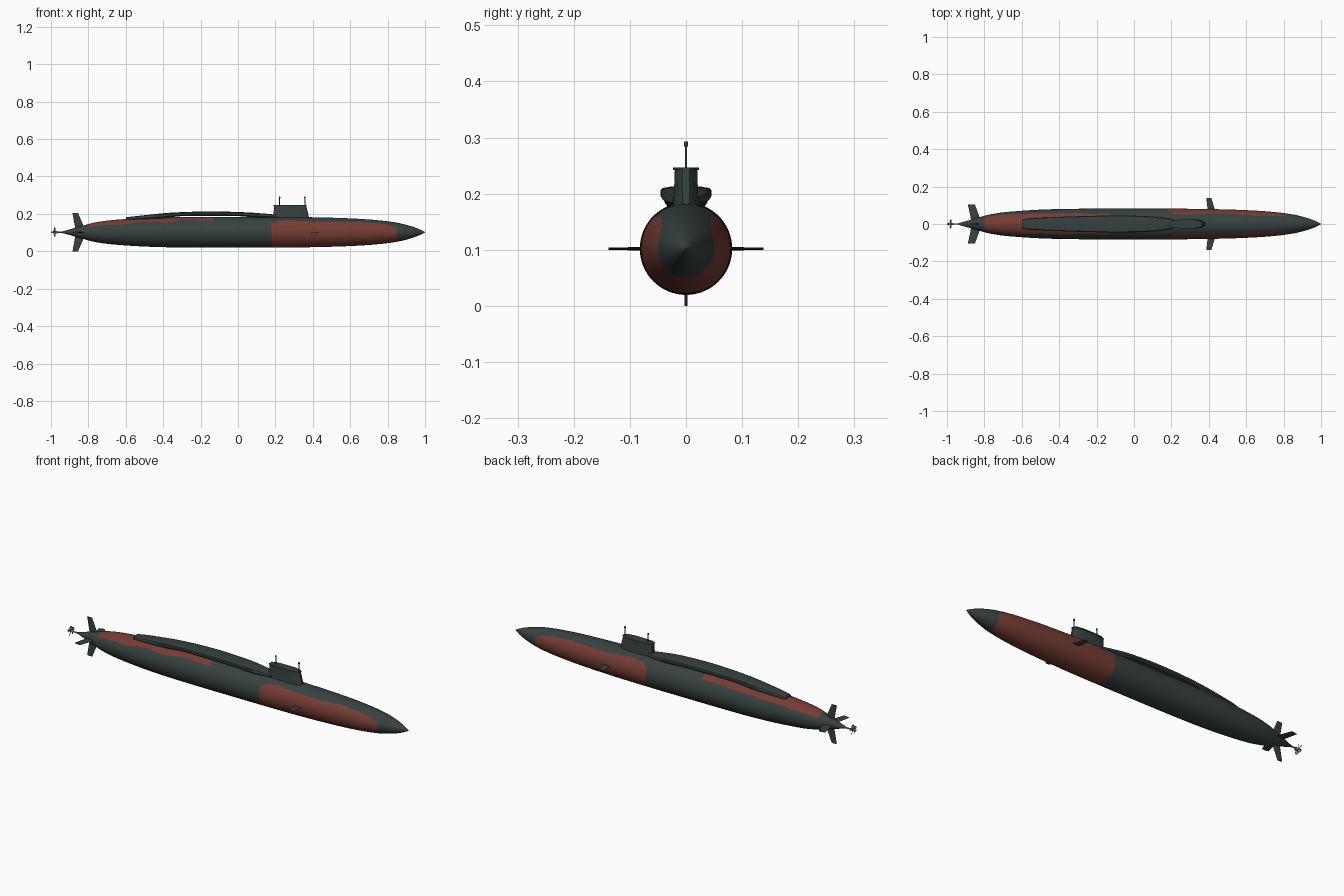
import bpy, bmesh, math
from mathutils import Vector

cube = bpy.data.objects.get("Cube")
if cube:
    bpy.data.objects.remove(cube, do_unlink=True)

AXIS = 0.102  # height of the hull centreline


def material(name, rgb):
    m = bpy.data.materials.new(name)
    m.use_nodes = True
    m.diffuse_color = (*rgb, 1)
    bsdf = m.node_tree.nodes["Principled BSDF"]
    bsdf.inputs["Base Color"].default_value = (*rgb, 1)
    bsdf.inputs["Roughness"].default_value = 0.7
    return m


GREY = material("dark green grey", (0.038, 0.052, 0.052))
RED = material("rust red", (0.18, 0.046, 0.034))
BRASS = material("brass", (0.25, 0.17, 0.07))


def curve(points, x):
    """Smooth value at x through (x, value) points."""
    x = min(max(x, points[0][0]), points[-1][0])
    i = next(k for k in range(len(points) - 1) if x <= points[k + 1][0])

    def slope(k):
        a, b = points[max(k - 1, 0)], points[min(k + 1, len(points) - 1)]
        return (b[1] - a[1]) / (b[0] - a[0])

    (x0, v0), (x1, v1) = points[i], points[i + 1]
    h = x1 - x0
    t = (x - x0) / h
    return ((2*t**3 - 3*t**2 + 1) * v0 + (t**3 - 2*t**2 + t) * h * slope(i)
            + (3*t**2 - 2*t**3) * v1 + (t**3 - t**2) * h * slope(i + 1))


def loft(name, sections, mats, smooth=40, rule=None):
    """Skin a list of equal-length closed sections and cap both ends."""
    bm = bmesh.new()
    rings = [[bm.verts.new(p) for p in s] for s in sections]
    n = len(rings[0])
    for a, b in zip(rings, rings[1:]):
        for j in range(n):
            bm.faces.new((a[j], a[(j + 1) % n], b[(j + 1) % n], b[j]))
    bm.faces.new(rings[0])
    bm.faces.new(rings[-1])
    bmesh.ops.recalc_face_normals(bm, faces=bm.faces)
    if rule:
        for f in bm.faces:
            f.material_index = rule(f.calc_center_median())
    me = bpy.data.meshes.new(name)
    bm.to_mesh(me)
    bm.free()
    for m in mats:
        me.materials.append(m)
    ob = bpy.data.objects.new(name, me)
    bpy.context.collection.objects.link(ob)
    if smooth:
        bpy.ops.object.select_all(action='DESELECT')
        ob.select_set(True)
        bpy.context.view_layer.objects.active = ob
        bpy.ops.object.shade_smooth_by_angle(angle=math.radians(smooth))
    return ob


def ring(x, r, n=16, z=AXIS):
    return [(x, r * math.sin(2 * math.pi * k / n), z + r * math.cos(2 * math.pi * k / n))
            for k in range(n)]


# Hull with painted patches
HULL = [(-0.95, 0.001), (-0.82, 0.038), (-0.78, 0.049), (-0.7, 0.062), (-0.55, 0.074),
        (-0.4, 0.08), (-0.2, 0.082), (0.2, 0.082), (0.4, 0.08), (0.6, 0.074),
        (0.75, 0.064), (0.85, 0.051), (0.92, 0.034), (0.97, 0.016), (1, 0.001)]


def hull_paint(c):
    angle = math.atan2(abs(c.y), c.z - AXIS)  # measured from the top line
    if 0.18 < c.x < 0.85:
        corner = 0.25 * max(0, 1 - (c.x - 0.18) / 0.04) + 0.3 * max(0, (c.x - 0.79) / 0.06)
        return int(angle > 0.74 + 0.06 * math.sin(c.x * 17) + corner)
    if -0.8 < c.x < -0.13:
        edge = 0.95 - 0.38 * (c.x + 0.8)
        if c.y < 0:
            edge += 0.07 * math.sin(c.x * 28) - 0.03
        return int(angle < edge)
    return 0


STEPS = 195
loft("hull", [ring(x, curve(HULL, x), 96)
              for x in (-0.95 + 1.95 * i / STEPS for i in range(STEPS + 1))],
     [GREY, RED], 40, hull_paint)

# Raised deck casing behind the sail
TOP = [(-0.6, 0.182), (-0.5, 0.193), (-0.35, 0.207), (-0.15, 0.213), (0.05, 0.208), (0.21, 0.196)]
BOTTOM = [(-0.6, 0.165), (-0.4, 0.177), (-0.3, 0.188), (0, 0.188), (0.08, 0.182), (0.21, 0.178)]
WIDTH = [(-0.6, 0.022), (-0.56, 0.029), (-0.4, 0.038), (-0.15, 0.045), (0.05, 0.043),
         (0.15, 0.034), (0.21, 0.024)]


def casing_section(x):
    w, t, b = curve(WIDTH, x), curve(TOP, x), curve(BOTTOM, x)
    half = [(0.55 * w, t), (0.92 * w, t - 0.003), (w, t - 0.007),
            (w, b + 0.3 * (t - b)), (0.8 * w, b)]
    return ([(x, y, z) for y, z in half] + [(x, -y, z) for y, z in reversed(half)])


loft("deck_casing", [casing_section(-0.6 + 0.81 * i / 40) for i in range(41)], [GREY], 35)


# Sail with a thin overhanging roof
def sail_section(z, back, front, w):
    half = [(back, 0.5 * w), (back + 0.02, 0.9 * w), (back + 0.06, w),
            (front - 0.05, w), (front - 0.015, 0.75 * w), (front, 0.3 * w)]
    return [(x, y, z) for x, y in half] + [(x, -y, z) for x, y in reversed(half)]


loft("sail", [sail_section(0.165, 0.188, 0.383, 0.025), sail_section(0.187, 0.19, 0.378, 0.022),
              sail_section(0.243, 0.192, 0.365, 0.02)], [GREY], 30)
loft("sail_roof", [sail_section(0.242, 0.19, 0.367, 0.0235),
                   sail_section(0.247, 0.19, 0.367, 0.0235)], [GREY], 30)

# Masts with heads
for name, x in (("rear_mast", 0.222), ("front_mast", 0.358)):
    shape = ((0.235, 0.0022), (0.284, 0.0022), (0.285, 0.004), (0.291, 0.004), (0.293, 0.003))
    loft(name, [[(x + r * math.cos(k * math.pi / 6), r * math.sin(k * math.pi / 6), z)
                 for k in range(12)] for z, r in shape], [GREY], 40)


# Control surfaces
def fin(name, root, tip, direction, thick):
    """root and tip are (distance from axis, rear x, front x)."""
    out = Vector(direction)
    side = out.cross(Vector((1, 0, 0)))

    def foil(reach, back, front):
        mid = back + 0.6 * (front - back)
        base = Vector((0, 0, AXIS)) + out * reach
        return [base + Vector((x, 0, 0)) + side * s for x, s in
                ((back, 0), (mid, thick), (front - 0.004, thick * 0.7), (front, 0),
                 (front - 0.004, -thick * 0.7), (mid, -thick))]
    loft(name, [foil(*root), foil(*tip)], [GREY], 20)


for side, d in (("left", (0, 1, 0)), ("right", (0, -1, 0))):
    fin(side + "_bow_plane", (0.06, 0.395, 0.437), (0.138, 0.387, 0.414), d, 0.002)
    fin(side + "_stern_plane", (0.02, -0.87, -0.82), (0.103, -0.888, -0.85), d, 0.003)
for side, d in (("upper", (0, 0, 1)), ("lower", (0, 0, -1))):
    fin(side + "_rudder", (0.02, -0.87, -0.82), (0.102, -0.885, -0.855), d, 0.003)

# Propeller shaft, hub and blades
loft("propeller_shaft", [ring(-0.975, 0.003), ring(-0.935, 0.004)], [BRASS])
loft("propeller_hub", [ring(-1, 0.002), ring(-0.994, 0.005), ring(-0.968, 0.0065),
                       ring(-0.964, 0.004)], [BRASS])
BLADES = 5
for b in range(BLADES):
    a = 2 * math.pi * b / BLADES
    out = Vector((0, math.sin(a), math.cos(a)))
    across = out.cross(Vector((1, 0, 0)))
    sections = []
    for reach, chord, pitch in ((0.003, 0.004, 0.6), (0.012, 0.008, 0.8),
                                (0.02, 0.008, 1.0), (0.026, 0.004, 1.1)):
        along = Vector((math.cos(pitch), 0, 0)) + across * math.sin(pitch)
        flat = Vector((-math.sin(pitch), 0, 0)) + across * math.cos(pitch)
        base = Vector((-0.98, 0, AXIS)) + out * reach
        sections.append([base + along * chord, base + flat * 0.001,
                         base - along * chord, base - flat * 0.001])
    loft("propeller_blade_%d" % (b + 1), sections, [BRASS], 30)
